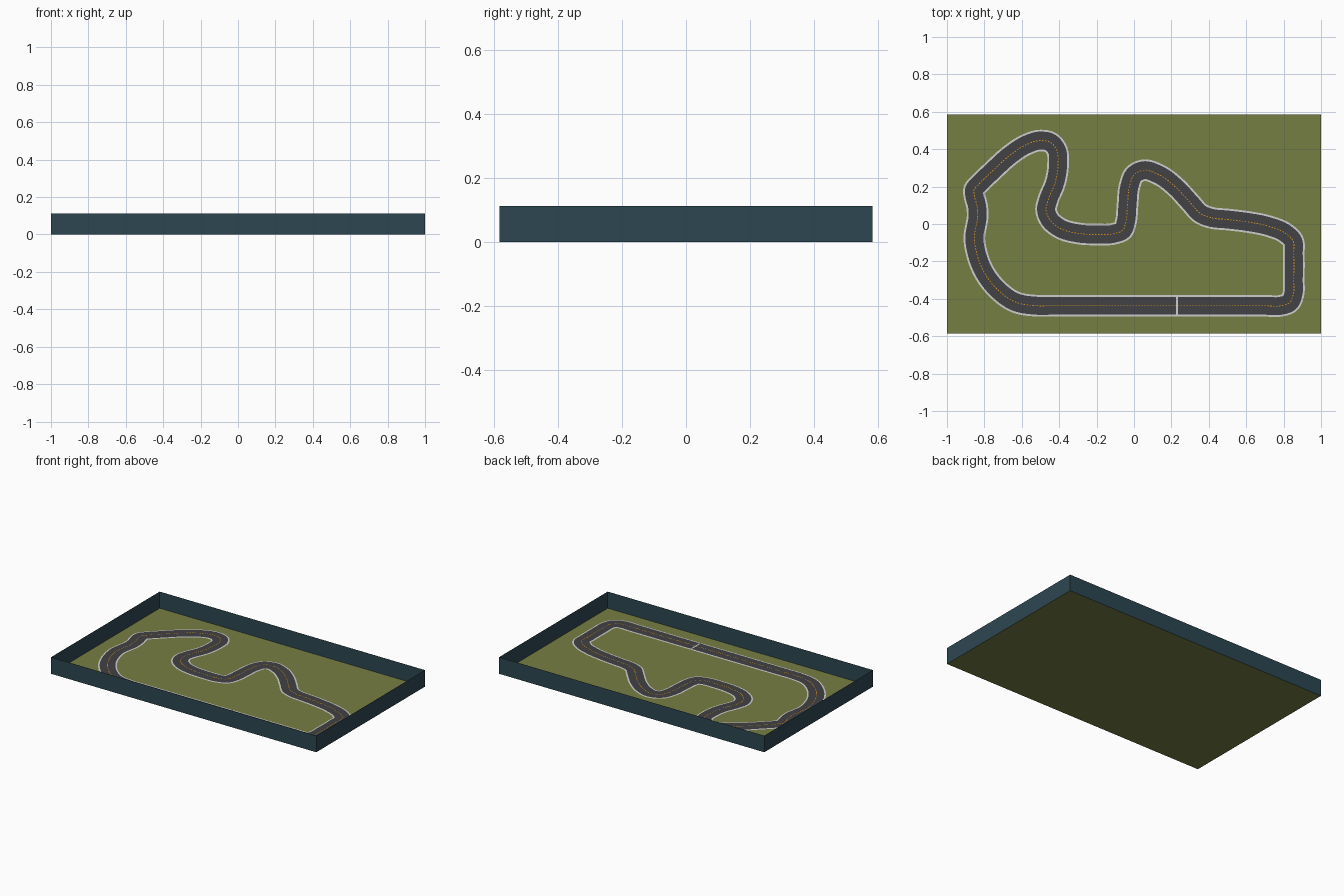
import bpy, bmesh, math
from mathutils import Vector

if "Cube" in bpy.data.objects:
    bpy.data.objects.remove(bpy.data.objects["Cube"])

W, D, H = 1.0, 0.585, 0.113      # half width, half depth, wall height


def material(name, rgb):
    m = bpy.data.materials.new(name)
    m.diffuse_color = (*rgb, 1)
    m.use_nodes = True
    m.node_tree.nodes["Principled BSDF"].inputs["Base Color"].default_value = m.diffuse_color
    return m


GRASS = material("grass green", (0.18, 0.21, 0.055))
WALL = material("dark teal", (0.026, 0.062, 0.083))
ASPHALT = material("asphalt grey", (0.054, 0.052, 0.056))
WHITE = material("line white", (0.62, 0.62, 0.62))
ORANGE = material("dash orange", (0.72, 0.30, 0.01))


def build(name, quads, mat):
    """Make one object from a list of four-cornered faces."""
    bm = bmesh.new()
    for q in quads:
        bm.faces.new([bm.verts.new(p) for p in q])
    bmesh.ops.remove_doubles(bm, verts=bm.verts, dist=1e-5)
    me = bpy.data.meshes.new(name)
    bm.to_mesh(me)
    bm.free()
    me.materials.append(mat)
    ob = bpy.data.objects.new(name, me)
    bpy.context.collection.objects.link(ob)
    return ob


# Ground sheet and the four thin boundary walls
corners = [(-W, -D), (W, -D), (W, D), (-W, D)]
build("ground", [[(x, y, 0) for x, y in corners]], GRASS)
build("boundary_walls",
      [[(*a, 0), (*b, 0), (*b, H), (*a, H)]
       for a, b in zip(corners, corners[1:] + corners[:1])], WALL)

# Centre line of the circuit, counter-clockwise from the start of the straight
path = [Vector(p) for p in [
    (-0.52, -0.437), (-0.44, -0.437), (0.70, -0.437), (0.785, -0.437),
    (0.832, -0.42), (0.852, -0.375), (0.854, -0.30), (0.854, -0.16),
    (0.85, -0.09), (0.81, -0.05), (0.72, -0.012), (0.60, 0.012),
    (0.50, 0.024), (0.41, 0.034), (0.36, 0.053), (0.30, 0.115),
    (0.22, 0.20), (0.13, 0.265), (0.05, 0.287), (0.0, 0.262),
    (-0.022, 0.21), (-0.035, 0.10), (-0.044, 0.01), (-0.06, -0.033),
    (-0.10, -0.05), (-0.20, -0.056), (-0.30, -0.05), (-0.40, -0.02),
    (-0.453, 0.027), (-0.47, 0.075), (-0.458, 0.13), (-0.422, 0.22),
    (-0.406, 0.32), (-0.415, 0.40), (-0.447, 0.436), (-0.50, 0.446),
    (-0.58, 0.422), (-0.66, 0.37), (-0.76, 0.28), (-0.83, 0.212),
    (-0.855, 0.182), (-0.853, 0.15), (-0.84, 0.10), (-0.836, 0.04),
    (-0.846, -0.02), (-0.853, -0.06), (-0.84, -0.16), (-0.80, -0.26),
    (-0.73, -0.35), (-0.64, -0.415)]]


def direction(i):
    a = path[i] - path[i - 1]
    b = path[(i + 1) % len(path)] - path[i]
    return (a.normalized() * b.length + b.normalized() * a.length).normalized()


def smooth_path(steps=8):
    """Hermite curve through the points, with tangents scaled to each span."""
    pts = []
    for i, p in enumerate(path):
        j = (i + 1) % len(path)
        q = path[j]
        m, n = [direction(k) * (q - p).length for k in (i, j)]
        for s in range(steps):
            t = s / steps
            pts.append(p * (2*t**3 - 3*t*t + 1) + m * (t**3 - 2*t*t + t)
                       + q * (3*t*t - 2*t**3) + n * (t**3 - t*t))
    return pts


line = smooth_path()
N = len(line)
normals = []
for i in range(N):
    t = (line[(i + 1) % N] - line[i - 1]).normalized()
    normals.append(Vector((-t.y, t.x)))


def ribbon(name, half, z, mat):
    right = [(*(p - n * half), z) for p, n in zip(line, normals)]
    left = [(*(p + n * half), z) for p, n in zip(line, normals)]
    build(name, [[right[i], right[(i + 1) % N], left[(i + 1) % N], left[i]]
                 for i in range(N)], mat)


# White border strip with the asphalt laid over it
ribbon("track_border", 0.058, 0.0015, WHITE)
ribbon("track_asphalt", 0.048, 0.003, ASPHALT)

# Orange centre dashes, evenly spaced along the curve
dashes, travelled, next_dash = [], 0.0, 0.0
PITCH, LENGTH, HALF = 0.016, 0.009, 0.0022
for i in range(N):
    a, b = line[i], line[(i + 1) % N]
    seg = (b - a).length
    t = (b - a).normalized()
    n = Vector((-t.y, t.x)) * HALF
    while next_dash < travelled + seg:
        s = a + t * (next_dash - travelled)
        e = s + t * LENGTH
        dashes.append([(*v, 0.0045) for v in (s - n, e - n, e + n, s + n)])
        next_dash += PITCH
    travelled += seg
build("centre_dashes", dashes, ORANGE)

# Start and finish line across the straight
build("start_line", [[(0.225, -0.49, 0.006), (0.234, -0.49, 0.006),
                      (0.234, -0.384, 0.006), (0.225, -0.384, 0.006)]], WHITE)
